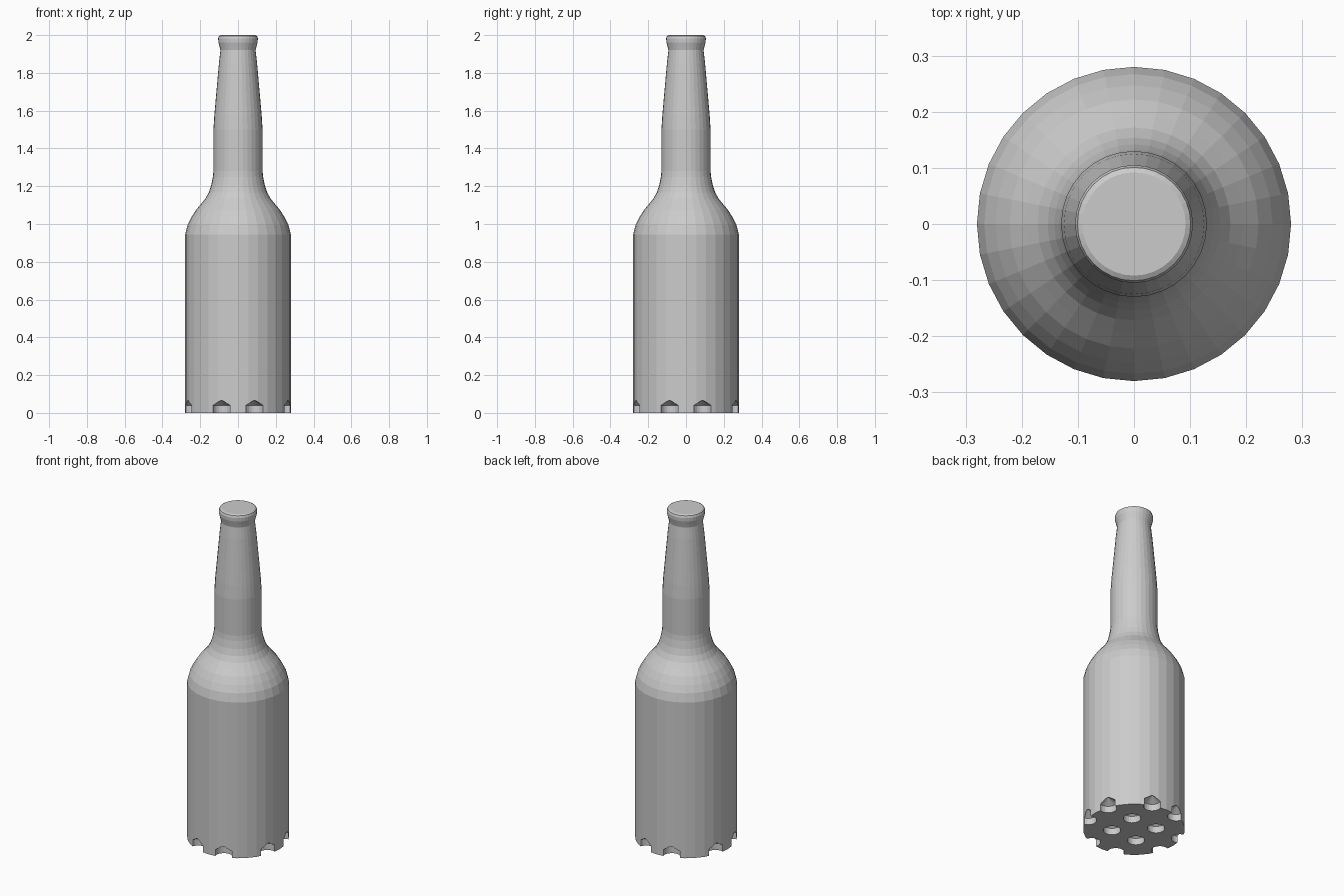
import bpy, bmesh, math

if "Cube" in bpy.data.objects:
    bpy.data.objects.remove(bpy.data.objects["Cube"])

glass = bpy.data.materials.new("light grey")
glass.diffuse_color = (0.6, 0.6, 0.6, 1)
glass.use_nodes = True
glass.node_tree.nodes["Principled BSDF"].inputs["Base Color"].default_value = glass.diffuse_color


def lathe(bm, profile, sides, cx=0.0, cy=0.0):
    """Closed solid of revolution; a radius of 0 gives a pointed end."""
    rings = []
    for r, z in profile:
        if r == 0:
            rings.append([bm.verts.new((cx, cy, z))])
        else:
            rings.append([bm.verts.new((cx + r * math.cos(2 * math.pi * i / sides),
                                        cy + r * math.sin(2 * math.pi * i / sides), z))
                          for i in range(sides)])
    bm.faces.new(rings[0][::-1])
    for a, b in zip(rings, rings[1:]):
        for i in range(sides):
            j = (i + 1) % sides
            if len(b) == 1:
                bm.faces.new((a[i], a[j], b[0]))
            else:
                bm.faces.new((a[i], a[j], b[j], b[i]))
    if len(rings[-1]) > 1:
        bm.faces.new(rings[-1])


def make_object(name, bm):
    bmesh.ops.recalc_face_normals(bm, faces=bm.faces)
    mesh = bpy.data.meshes.new(name)
    bm.to_mesh(mesh)
    bm.free()
    mesh.materials.append(glass)
    ob = bpy.data.objects.new(name, mesh)
    bpy.context.collection.objects.link(ob)
    return ob


# Bottle: body, rounded shoulder, tapering neck, lip
profile = [(0.28, 0), (0.28, 0.945), (0.267, 0.995), (0.247, 1.035), (0.222, 1.075),
           (0.195, 1.107), (0.172, 1.135), (0.154, 1.168), (0.142, 1.205),
           (0.133, 1.25), (0.13, 1.28), (0.13, 1.50), (0.125, 1.58), (0.117, 1.67),
           (0.109, 1.76), (0.101, 1.85), (0.093, 1.92), (0.098, 1.94), (0.104, 1.962),
           (0.105, 1.983), (0.101, 1.995), (0.092, 2.0)]
bm = bmesh.new()
lathe(bm, profile, 32)
bottle = make_object("bottle", bm)

# Pointed drill holes in the base: 4 x 4 grid without its corners
step, radius = 0.172, 0.048
bm = bmesh.new()
for ix in (-1.5, -0.5, 0.5, 1.5):
    for iy in (-1.5, -0.5, 0.5, 1.5):
        if abs(ix) + abs(iy) < 3:
            lathe(bm, [(radius, -0.03), (radius, 0.04), (0, 0.07)], 20, ix * step, iy * step)
cutter = make_object("base_hole_cutter", bm)
cutter.hide_render = True

# Cut the holes and remove the cutter
mod = bottle.modifiers.new("base holes", 'BOOLEAN')
mod.operation = 'DIFFERENCE'
mod.solver = 'EXACT'
mod.object = cutter
bpy.context.view_layer.objects.active = bottle
bpy.ops.object.modifier_apply(modifier=mod.name)
bpy.data.objects.remove(cutter)
